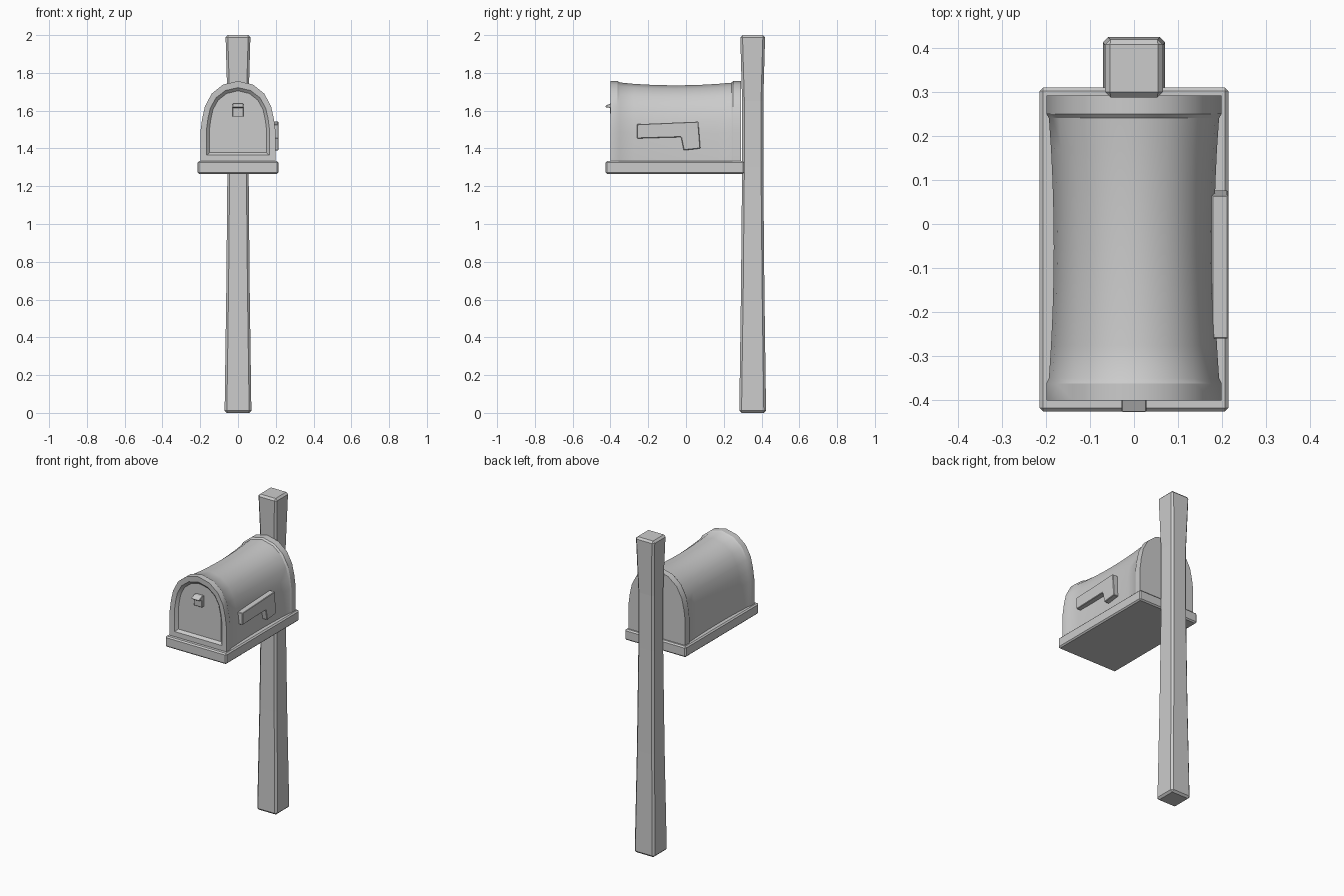
import bpy, bmesh

if "Cube" in bpy.data.objects:
    bpy.data.objects.remove(bpy.data.objects["Cube"])


def finish(name, bm, bevel=0, smooth=False):
    bmesh.ops.recalc_face_normals(bm, faces=bm.faces)
    mesh = bpy.data.meshes.new(name)
    bm.to_mesh(mesh)
    bm.free()
    obj = bpy.data.objects.new(name, mesh)
    bpy.context.collection.objects.link(obj)
    if bevel:
        mod = obj.modifiers.new("Bevel", 'BEVEL')
        mod.width = bevel
        mod.segments = 1
        mod.limit_method = 'ANGLE'
    if smooth:
        bpy.context.view_layer.objects.active = obj
        obj.select_set(True)
        bpy.ops.object.shade_smooth_by_angle(angle=0.5)
        obj.select_set(False)
    return obj


def loft(name, rings, bevel=0, smooth=False):
    """Skin a list of closed rings and cap both ends."""
    bm = bmesh.new()
    vs = [[bm.verts.new(p) for p in ring] for ring in rings]
    n = len(vs[0])
    for a, b in zip(vs, vs[1:]):
        for i in range(n):
            j = (i + 1) % n
            bm.faces.new((a[i], a[j], b[j], b[i]))
    bm.faces.new(vs[0])
    bm.faces.new(vs[-1])
    return finish(name, bm, bevel, smooth)


def rect(cx, cy, hx, hy, z):
    return [(cx + sx * hx, cy + sy * hy, z) for sx, sy in ((-1, -1), (1, -1), (1, 1), (-1, 1))]


# Post: slightly pinched timber
loft("post", [rect(0, 0.353, h, h, z) for z, h in
              ((0, 0.071), (0.65, 0.062), (1.3, 0.056), (1.65, 0.056), (2.0, 0.066))], bevel=0.012)

# Base tray under the box
loft("base_tray", [rect(0, -0.0575, 0.214, 0.3675, z) for z in (1.265, 1.333)], bevel=0.008)

# Arched cross-section: fraction of half width, fraction of height
HALF = [(1, 0), (1, 0.40), (0.955, 0.55), (0.88, 0.70), (0.70, 0.85), (0.40, 0.957)]
ARCH = HALF + [(0, 1)] + [(-x, z) for x, z in reversed(HALF)]


def arch(y, w, top, bottom=1.31):
    return [(x * w, y, bottom + z * (top - bottom)) for x, z in ARCH]


# Box: recessed door, rims at both ends, waisted shell between
rings = [arch(-0.382, 0.150, 1.705, 1.378), arch(-0.398, 0.166, 1.722, 1.364),
         arch(-0.400, 0.199, 1.757), arch(-0.362, 0.199, 1.757), arch(-0.350, 0.193, 1.749)]
for i in range(1, 8):
    t = i / 4 - 1
    rings.append(arch(-0.053 + 0.297 * t, 0.182 + 0.011 * t * t, 1.734 + 0.014 * t * t))
rings += [arch(0.240, 0.193, 1.748), arch(0.250, 0.199, 1.757), arch(0.292, 0.199, 1.757)]
loft("mailbox_shell", rings, smooth=True)

# Signal flag on the right side
FLAG = [(-0.26, 1.528), (0.065, 1.542), (0.076, 1.40), (-0.012, 1.39), (-0.026, 1.46), (-0.26, 1.453)]
loft("signal_flag", [[(x, y, z) for y, z in FLAG] for x in (0.176, 0.214)], bevel=0.003)

# Door handle: plate with a projecting lip
HANDLE = [(-0.375, 1.568), (-0.400, 1.568), (-0.403, 1.615), (-0.426, 1.618),
          (-0.426, 1.626), (-0.400, 1.638), (-0.375, 1.638)]
loft("door_handle", [[(x, y, z) for y, z in HANDLE] for x in (-0.028, 0.028)], bevel=0.002)
